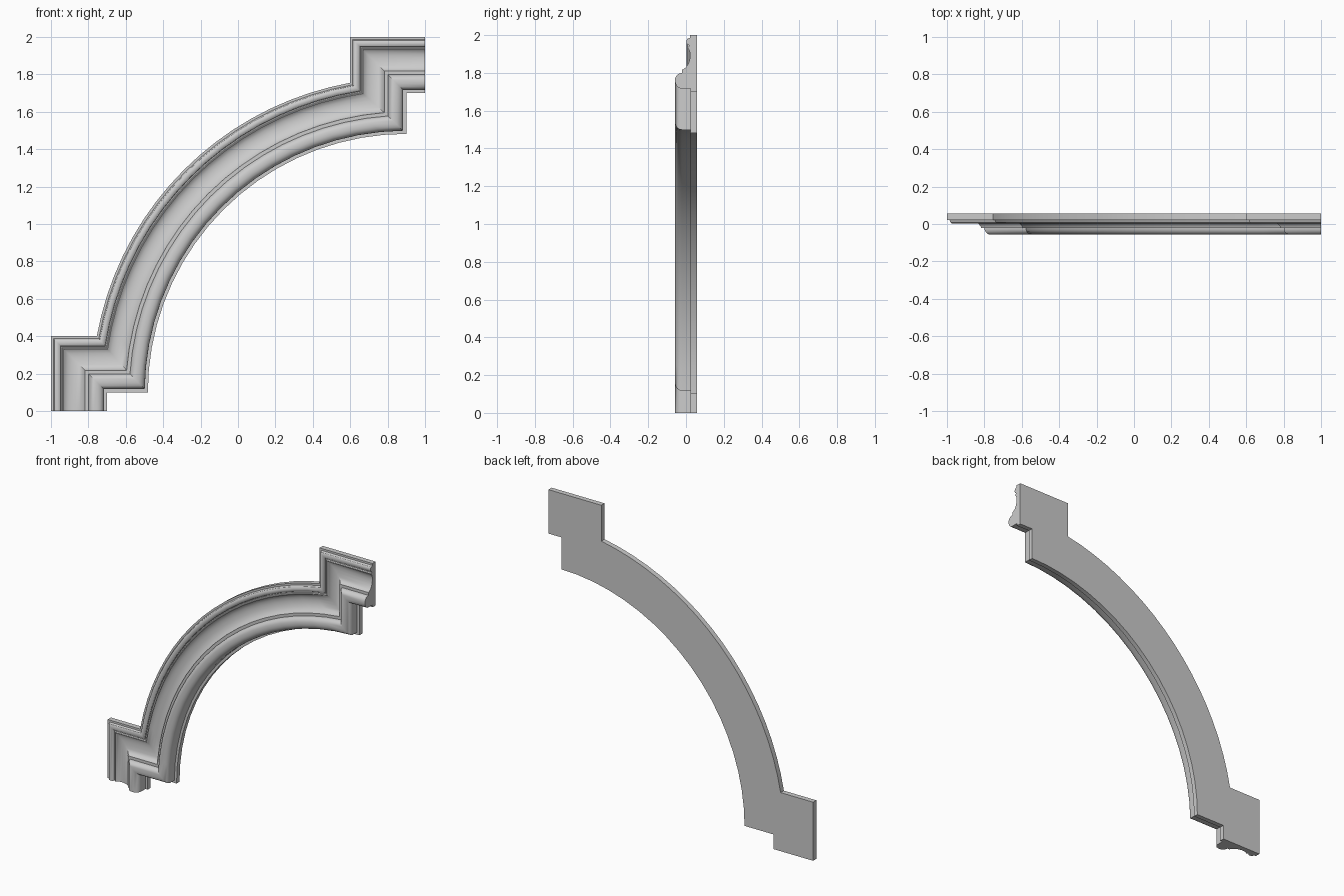
import bpy, bmesh, math

if "Cube" in bpy.data.objects:
    bpy.data.objects.remove(bpy.data.objects["Cube"])

# Moulding cross-section: (distance in from the outer edge, y depth)
profile = [(0, .057), (0, .022), (.013, .022)]
# small bead on the outer edge
for i in range(7):
    t = math.radians(180 * i / 6)
    profile.append((.035 - .019 * math.cos(t), .016 - .014 * math.sin(t)))
profile += [(.060, .016), (.064, .008), (.068, .008)]
# wide cove
profile += [(.076, .015), (.092, .021), (.112, .022), (.132, .019),
            (.152, .012), (.170, .000), (.181, -.014), (.182, -.021), (.201, -.021)]
# heavy roll on the inner edge
profile += [(.202, -.031), (.206, -.042), (.215, -.051), (.228, -.057), (.250, -.057),
            (.264, -.053), (.274, -.045), (.281, -.034), (.283, -.022)]
# inner fillet and back
profile += [(.283, .025), (.3, .025), (.3, .057)]

CX, CZ, R, SEGS = .9, .1, 1.682, 18


def path(d):
    """Stepped foot, arc and stepped head, offset inward by d."""
    pts = [(-1 + d, 0), (-1 + d, .4 - d)]
    r = R - d
    a = math.asin((.3 - d) / r)
    for i in range(SEGS + 1):
        t = (math.pi - a) + (2 * a - math.pi / 2) * i / SEGS
        pts.append((CX + r * math.cos(t), CZ + r * math.sin(t)))
    return pts + [(.6 + d, 2 - d), (1, 2 - d)]


# Sweep the section along the path with mitred corners
bm = bmesh.new()
rails = [[bm.verts.new((x, y, z)) for x, z in path(d)] for d, y in profile]
n = len(rails)
for j in range(n):
    a, b = rails[j], rails[(j + 1) % n]
    for k in range(len(a) - 1):
        bm.faces.new((a[k], a[k + 1], b[k + 1], b[k]))
# End caps
bm.faces.new([r[0] for r in rails])
bm.faces.new([r[-1] for r in reversed(rails)])
bmesh.ops.recalc_face_normals(bm, faces=bm.faces)

mesh = bpy.data.meshes.new("arch_moulding")
bm.to_mesh(mesh)
bm.free()
obj = bpy.data.objects.new("arch_moulding", mesh)
bpy.context.collection.objects.link(obj)
bpy.context.view_layer.objects.active = obj
obj.select_set(True)
bpy.ops.object.shade_smooth_by_angle(angle=math.radians(32))
